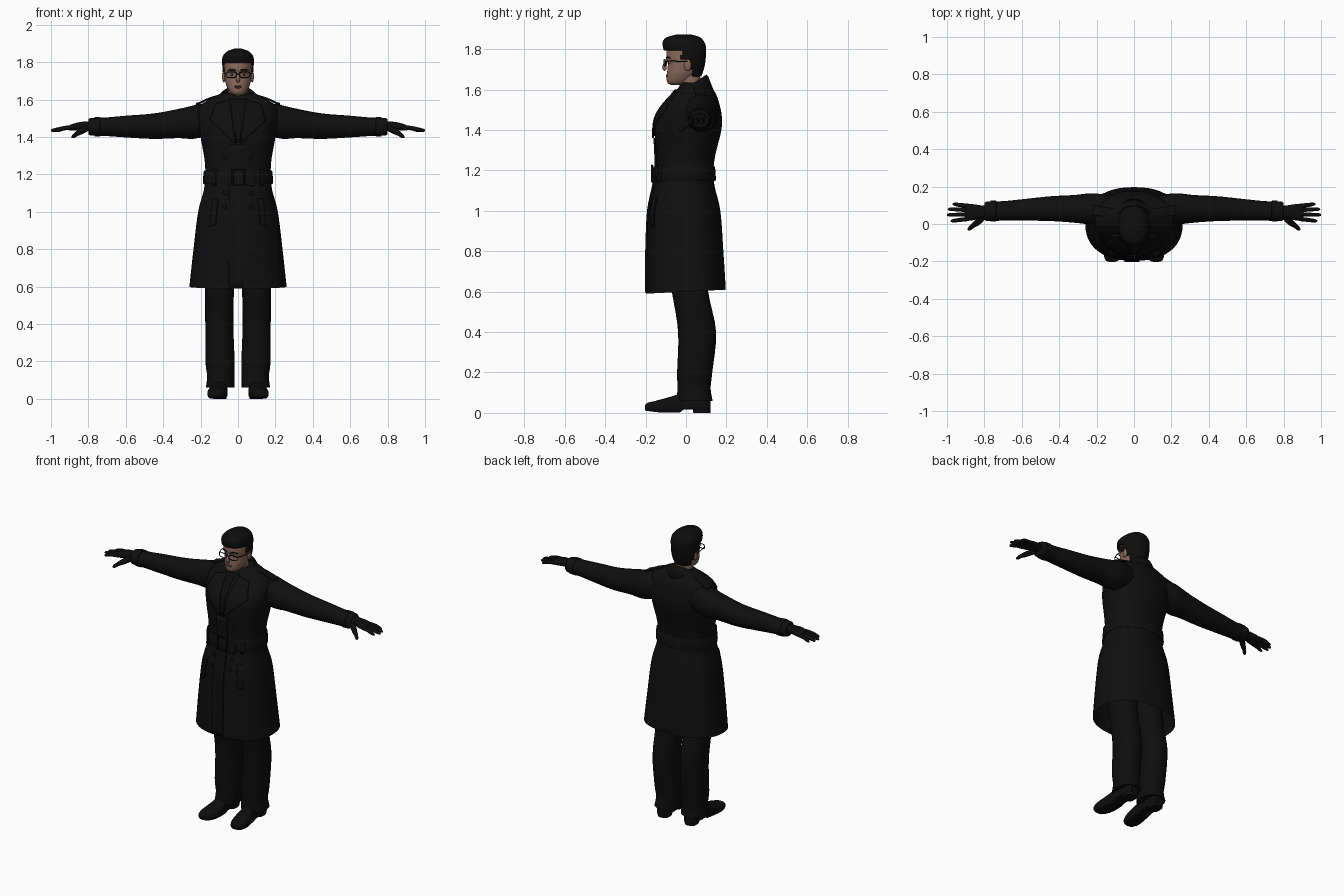
import bpy, bmesh, math
from mathutils import Vector, Matrix

if "Cube" in bpy.data.objects:
    bpy.data.objects.remove(bpy.data.objects["Cube"])


def mat(name, c):
    m = bpy.data.materials.new(name)
    m.diffuse_color = (*c, 1)
    m.use_nodes = True
    m.node_tree.nodes["Principled BSDF"].inputs["Base Color"].default_value = m.diffuse_color
    return m


COAT = mat("coat_black", (.0045, .0045, .0047))
CLOTH = mat("cloth_black", (.004, .004, .004))
LEATHER = mat("leather_black", (.004, .004, .0042))
HAIR = mat("hair_black", (.0045, .004, .0038))
SKIN = mat("skin", (.25, .14, .105))
LIP = mat("lips", (.17, .08, .065))
WHITE = mat("eye_white", (.4, .37, .35))


def finish(name, bm, m, mirror=False, thick=0, offset=0, angle=45):
    bmesh.ops.recalc_face_normals(bm, faces=bm.faces[:])
    me = bpy.data.meshes.new(name)
    bm.to_mesh(me)
    bm.free()
    me.materials.append(m)
    me.shade_smooth()
    me.set_sharp_from_angle(angle=math.radians(angle))
    ob = bpy.data.objects.new(name, me)
    bpy.context.collection.objects.link(ob)
    if thick:
        s = ob.modifiers.new("thickness", 'SOLIDIFY')
        s.thickness, s.offset = thick, offset
    if mirror:
        ob.modifiers.new("mirror", 'MIRROR')
    return ob


def smooth_rings(rings, steps):
    # Catmull-Rom interpolation of ring parameters
    out = []
    for i in range(len(rings) - 1):
        p = [rings[max(0, min(len(rings) - 1, i + k))] for k in (-1, 0, 1, 2)]
        for s in range(steps):
            t = s / steps
            out.append([.5 * (2 * b + (c - a) * t + (2 * a - 5 * b + 4 * c - d) * t * t
                              + (3 * b - a - 3 * c + d) * t ** 3) for a, b, c, d in zip(*p)])
    return out + [list(rings[-1])]


def skin_rows(bm, rows, closed=True, caps=(True, True)):
    vs = [[bm.verts.new(p) for p in r] for r in rows]
    n = len(vs[0])
    for r, q in zip(vs, vs[1:]):
        for i in range(n if closed else n - 1):
            j = (i + 1) % n
            bm.faces.new((r[i], r[j], q[j], q[i]))
    if closed and caps[0]:
        bm.faces.new(vs[0])
    if closed and caps[1]:
        bm.faces.new(vs[-1])


def loft(name, rings, axis, m, mirror=False, n=32, p=2.0, steps=4, caps=(True, True), edit=None, **kw):
    # rings: (position on axis, centre a, centre b, radius a, radius b)
    rows = []
    for t, a, b, ra, rb in smooth_rings(rings, steps):
        row = []
        for i in range(n):
            w = math.tau * i / n
            c, s = math.cos(w), math.sin(w)
            u = a + ra * math.copysign(abs(c) ** (2 / p), c)
            v = b + rb * math.copysign(abs(s) ** (2 / p), s)
            row.append({'z': (u, v, t), 'x': (t, u, v), 'y': (u, t, v)}[axis])
        rows.append(row)
    bm = bmesh.new()
    skin_rows(bm, rows, caps=caps)
    if edit:
        edit(bm)
    return finish(name, bm, m, mirror, **kw)


def tube(name, pts, m, mirror=False, n=10, steps=3, closed=False):
    # round tube along (x, y, z, radius) points
    q = pts if closed else smooth_rings(pts, steps)
    P = [Vector(a[:3]) for a in q]
    rows = []
    for i, a in enumerate(q):
        k = len(q)
        d = P[(i + 1) % k] - P[i - 1] if closed else P[min(i + 1, k - 1)] - P[max(i - 1, 0)]
        side = d.cross(Vector((0, 1, 0)) if closed or abs(d.normalized().y) < .7 else Vector((0, 0, 1))).normalized()
        up = side.cross(d).normalized()
        rows.append([P[i] + a[3] * (math.cos(w) * side + math.sin(w) * up)
                     for w in (math.tau * j / n for j in range(n))])
    if closed:
        rows.append(rows[0])
    bm = bmesh.new()
    skin_rows(bm, rows, caps=(not closed, not closed))
    bmesh.ops.remove_doubles(bm, verts=bm.verts[:], dist=1e-5)
    return finish(name, bm, m, mirror, angle=60)


def ball(name, c, r, m, mirror=False):
    bm = bmesh.new()
    bmesh.ops.create_uvsphere(bm, u_segments=16, v_segments=10, radius=1,
                              matrix=Matrix.Translation(c) @ Matrix.Diagonal((*r, 1)))
    return finish(name, bm, m, mirror)


# Coat body with flared skirt
BODY = [(.60, 0, 0, .26, .197), (.80, 0, -.005, .238, .19), (1.0, 0, -.008, .213, .178),
        (1.12, 0, -.01, .182, .152), (1.2, 0, -.007, .175, .143), (1.28, 0, -.002, .179, .148),
        (1.4, 0, .01, .20, .165), (1.47, 0, .017, .21, .16), (1.53, 0, .03, .213, .135),
        (1.57, 0, .042, .20, .11), (1.6, 0, .045, .155, .09), (1.635, 0, .045, .09, .065)]
BP = 2.3


def tilt_hem(bm):
    for v in bm.verts:
        if v.co.z < .8:
            v.co.z += .05 * v.co.y * (.8 - v.co.z) / .2


loft("coat_body", BODY, 'z', COAT, n=48, p=BP, steps=5, caps=(False, True), edit=tilt_hem)
SAMP = smooth_rings(BODY, 5)


def front_y(x, z):
    for a, b in zip(SAMP, SAMP[1:]):
        if z <= b[0]:
            break
    t = max(0, min(1, (z - a[0]) / (b[0] - a[0])))
    _, _, cy, rx, ry = [u + (v - u) * t for u, v in zip(a, b)]
    return cy - ry * max(0, 1 - abs(x / rx) ** BP) ** (1 / BP)


def panel(name, quad, m, off=.004, mirror=False, n=10, back=False):
    # four x,z corners laid onto the coat surface
    A, B, C, D = [Vector(c) for c in quad]
    rows = []
    for i in range(n + 1):
        l, r = A.lerp(D, i / n), B.lerp(C, i / n)
        rows.append([(p.x, front_y(p.x, p.y) - off, p.y) for p in (l.lerp(r, j / n) for j in range(n + 1))])
    bm = bmesh.new()
    skin_rows(bm, rows, closed=False)
    return finish(name, bm, m, mirror, thick=.008)


panel("front_overlap", [(-.05, .595), (.03, .595), (.03, 1.36), (-.045, 1.36)], COAT, .003, n=24)
panel("lapel", [(.012, 1.36), (.15, 1.49), (.12, 1.575), (.045, 1.6)], COAT, .009, True)
panel("shirt_front", [(-.01, 1.37), (.01, 1.37), (.045, 1.6), (-.045, 1.6)], CLOTH, .003)
panel("tie", [(-.012, 1.38), (.012, 1.38), (.014, 1.59), (-.014, 1.59)], CLOTH, .008)
panel("pocket_flap", [(.12, .93), (.15, .92), (.135, 1.07), (.105, 1.07)], COAT, .005, True)
for k, z in enumerate((1.03, 1.1, 1.29)):
    ball(f"button_{k}", (.07, front_y(.07, z) - .003, z), (.012, .005, .012), LEATHER, True)

# Belt, buckle and loops
loft("belt", [(1.15, 0, -.008, .182, .151), (1.155, 0, -.008, .187, .156), (1.215, 0, -.008, .184, .152),
              (1.22, 0, -.008, .178, .146)], 'z', COAT, n=48, p=BP, steps=2, caps=(False, False))
tube("buckle", [(x, -.168, z, .006) for x, z in ((-.03, 1.145), (.035, 1.145), (.035, 1.225), (-.03, 1.225))],
     LEATHER, closed=True, n=8)
panel("belt_loop", [(.118, 1.14), (.135, 1.14), (.135, 1.23), (.118, 1.23)], COAT, .014, True, n=4)
panel("belt_tail", [(.04, 1.145), (.085, 1.135), (.09, 1.2), (.04, 1.215)], COAT, .014)

# Turned-up coat collar wrapping round the back of the neck
rows = [[], [], [], []]
for i in range(41):
    a = math.radians(-150 + 300 * i / 40)
    s, c = math.sin(a), math.cos(a)
    z = 1.672 - .055 * (1 - c)
    for row, (rx, ry, cy, dz) in zip(rows, ((.08, .07, .025, -.06), (.092, .083, .018, 0),
                                            (.102, .09, .018, -.008), (.135, .108, .025, -.072))):
        row.append((rx * s, cy + ry * c, z + dz))
bm = bmesh.new()
skin_rows(bm, rows, closed=False)
finish("coat_collar", bm, COAT, thick=.005)
loft("shirt_collar", [(1.54, 0, .025, .072, .07), (1.58, 0, .022, .064, .064), (1.612, 0, .025, .06, .059)],
     'z', CLOTH, caps=(False, True))

# Sleeves with shoulder straps and cuff straps
loft("sleeve", [(.12, .075, 1.49, .075, .075), (.2, .08, 1.487, .083, .09), (.25, .081, 1.478, .082, .088),
                (.32, .081, 1.472, .074, .078), (.45, .082, 1.458, .066, .068), (.6, .075, 1.456, .057, .058),
                (.7, .07, 1.455, .052, .05), (.79, .068, 1.455, .051, .046), (.8, .068, 1.455, .03, .03)],
     'x', COAT, True, p=2.1)
loft("cuff_strap", [(.735, .069, 1.455, .050, .046), (.738, .069, 1.455, .056, .053),
                    (.767, .069, 1.455, .056, .052), (.77, .069, 1.455, .048, .044)],
     'x', COAT, True, steps=1, caps=(False, False))
loft("shoulder_strap", [(.10, .06, 1.622, .022, .006), (.16, .065, 1.603, .025, .006),
                        (.2, .072, 1.584, .028, .006), (.225, .075, 1.576, .028, .006)],
     'x', COAT, True, n=16, p=4)

# Gloved hands
loft("glove_palm", [(.78, .068, 1.457, .032, .027), (.82, .066, 1.46, .034, .023), (.86, .063, 1.456, .043, .021),
                    (.895, .063, 1.45, .044, .016), (.905, .063, 1.448, .038, .01)], 'x', LEATHER, True, n=20, p=2.5)
for k, (y, spread, tip) in enumerate(((.027, -.010, .98), (.051, -.002, 1.0), (.075, .004, .995), (.097, .009, .97))):
    tube(f"glove_finger_{k}", [(.885, y, 1.452, .012), (.93, y + spread * .5, 1.447, .0115),
                               (tip - .012, y + spread, 1.436, .009), (tip, y + spread, 1.433, .003)], LEATHER, True)
tube("glove_thumb", [(.80, .045, 1.45, .016), (.835, .01, 1.433, .017), (.865, -.012, 1.415, .012),
                     (.88, -.026, 1.403, .01), (.888, -.032, 1.397, .003)], LEATHER, True)

# Trousers and shoes
loft("trouser_leg", [(.06, .096, .042, .076, .09), (.12, .092, .04, .073, .082), (.2, .096, .043, .078, .087),
                     (.4, .1, .055, .075, .094), (.6, .099, .02, .078, .09), (.8, .098, -.002, .085, .1),
                     (1.05, .085, -.005, .085, .105)], 'z', CLOTH, True, p=2.3)


def flat_sole(bm):
    for v in bm.verts:
        v.co.z = max(v.co.z, .016 if v.co.y > -.02 else .002 + max(0, -v.co.y - .13) * .12)


loft("shoe", [(-.202, .117, .026, .016, .012), (-.192, .117, .027, .036, .022), (-.15, .113, .028, .051, .032),
              (-.09, .106, .034, .051, .042), (-.03, .102, .042, .044, .052), (.04, .1, .046, .042, .055),
              (.1, .098, .045, .04, .052), (.122, .098, .042, .026, .036)], 'y', LEATHER, True, p=2.6, edit=flat_sole)
loft("shoe_heel", [(.0, .098, .078, .036, .042), (.028, .098, .078, .039, .044)], 'z', LEATHER, True, p=3, steps=1)

# Head, neck, ears and nose
def skull(*rows):
    return [(z, 0, (f + b) / 2, rx, (b - f) / 2) for z, f, b, rx in rows]


HEAD = skull((1.622, -.07, -.03, .018), (1.631, -.089, .0, .036), (1.65, -.096, .035, .051), (1.68, -.094, .06, .064),
             (1.71, -.091, .078, .07), (1.735, -.09, .086, .073), (1.755, -.097, .088, .074), (1.79, -.096, .088, .074),
             (1.82, -.085, .08, .066), (1.85, -.045, .05, .035))
loft("head", HEAD, 'z', SKIN, n=40, p=2.15)
tube("neck", [(0, .035, 1.52, .058), (0, .025, 1.6, .054), (0, .015, 1.68, .052)], SKIN, n=24)
tube("nose", [(0, -.092, 1.752, .007), (0, -.099, 1.735, .008), (0, -.108, 1.71, .011), (0, -.1, 1.698, .009)], SKIN)
ball("ear", (.076, .008, 1.722), (.009, .018, .03), SKIN, True)
ball("upper_lip", (0, -.093, 1.672), (.023, .007, .0045), LIP)
ball("lower_lip", (0, -.093, 1.665), (.019, .007, .005), LIP)
ball("eye", (.031, -.078, 1.734), (.013, .009, .006), WHITE, True)
ball("iris", (.031, -.084, 1.734), (.005, .005, .0055), HAIR, True)
tube("eyebrow", [(.012, -.096, 1.756, .003), (.033, -.092, 1.761, .004), (.055, -.078, 1.756, .002)], HAIR, True, n=8)


# Hair shell cut away over the face
def cut_face(bm):
    gone = []
    for f in bm.faces:
        c = f.calc_center_median()
        if (c.z < 1.795 and c.y < -.022) or (c.z < 1.745 and c.y < .022) or (c.z < 1.70 and c.y < .035):
            gone.append(f)
    bmesh.ops.delete(bm, geom=gone, context='FACES')


loft("hair", skull((1.665, -.08, .075, .064), (1.70, -.095, .088, .076), (1.74, -.1, .096, .082),
                   (1.78, -.106, .099, .084), (1.815, -.115, .098, .085), (1.84, -.114, .088, .077),
                   (1.86, -.095, .068, .055), (1.872, -.05, .03, .02)),
     'z', HAIR, n=56, p=2.15, steps=5, caps=(False, True), edit=cut_face, thick=.014, offset=-1)

# Glasses
rim = []
for i in range(24):
    w = math.tau * i / 24
    c, s = math.cos(w), math.sin(w)
    x = .037 + .028 * math.copysign(abs(c) ** .6, c)
    rim.append((x, -.109 + .25 * max(0, x - .03), 1.733 + .015 * math.copysign(abs(s) ** .6, s), .0026))
tube("glasses_rim", rim, LEATHER, True, closed=True, n=8)
tube("glasses_bridge", [(-.01, -.11, 1.738, .0025), (.01, -.11, 1.738, .0025)], LEATHER, n=8)
tube("glasses_arm", [(.065, -.1, 1.74, .0025), (.079, -.06, 1.741, .0025), (.083, .01, 1.738, .0025)],
     LEATHER, True, n=8)
